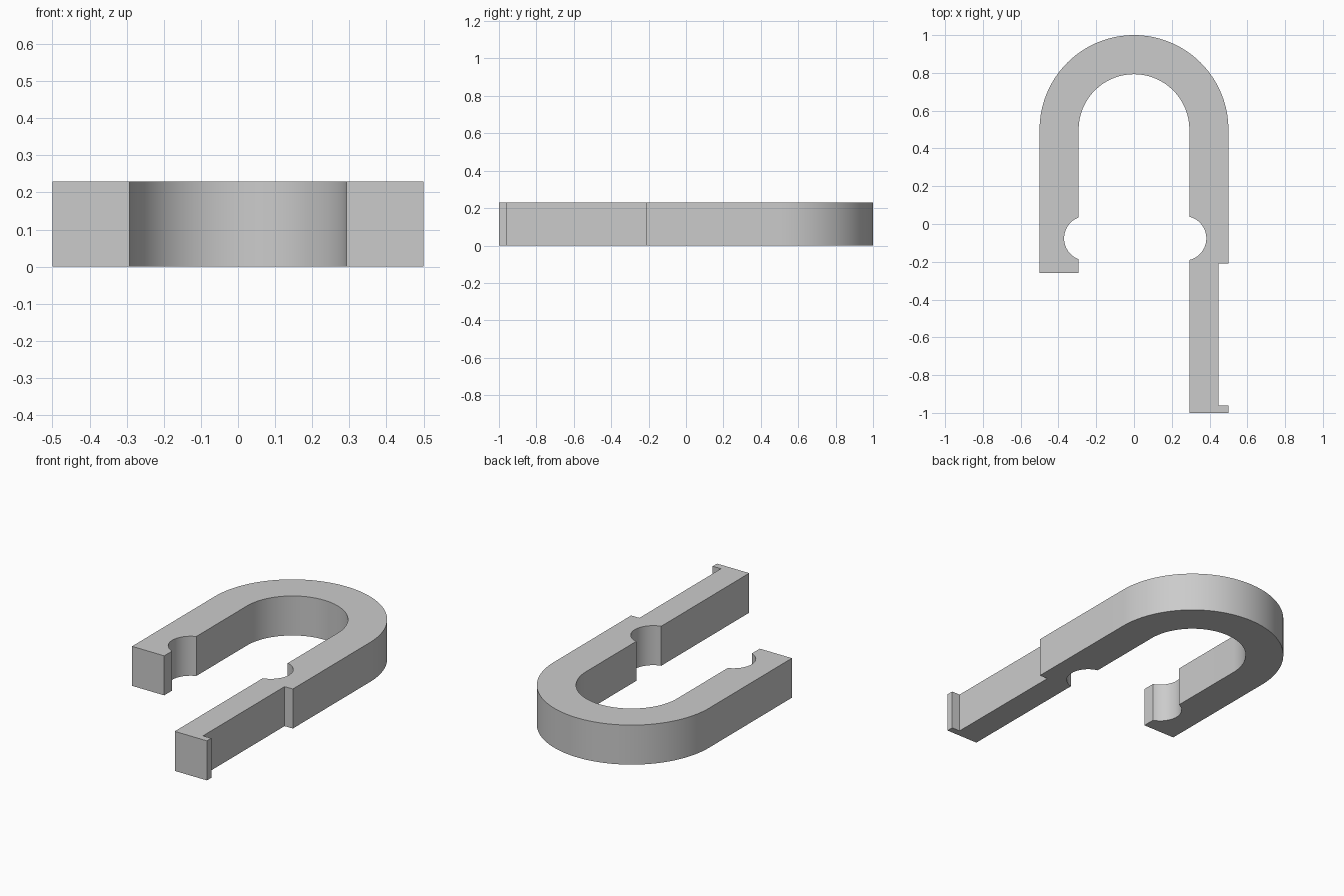
import bpy, bmesh, math

if "Cube" in bpy.data.objects:
    bpy.data.objects.remove(bpy.data.objects["Cube"])

HEIGHT = 0.23
INNER = 0.293      # half width of the opening
BEND_Y = 0.5       # centre of the round bend


def arc(cx, cy, r, start, end, steps):
    """Points along a circular arc, angles in degrees."""
    pts = []
    for i in range(steps + 1):
        a = math.radians(start + (end - start) * i / steps)
        pts.append((cx + r * math.cos(a), cy + r * math.sin(a)))
    return pts


def notch(side, cx, cy, r, upward):
    """Round socket cut into the inner wall on one side."""
    half = math.degrees(math.acos((INNER - abs(cx)) / r))
    mid = 0 if side > 0 else 180
    pts = arc(cx, cy, r, mid - half, mid + half, 24)
    return pts if (side > 0) == upward else pts[::-1]


# Closed outline of the clip, counter-clockwise from the long arm's foot
outline = [(INNER, -1.0), (0.5, -1.0), (0.5, -0.96), (0.447, -0.96),
           (0.447, -0.21), (0.5, -0.21)]
outline += arc(0, BEND_Y, 0.5, 0, 180, 64)             # outer bend
outline += [(-0.5, -0.26), (-INNER, -0.26)]            # short arm end
outline += notch(-1, -0.252, -0.076, 0.118, True)      # short arm socket
outline += arc(0, BEND_Y, INNER, 180, 0, 64)           # inner bend
outline += notch(1, 0.265, -0.076, 0.118, False)       # long arm socket

# Extrude the outline into a solid body
bm = bmesh.new()
base = bm.faces.new([bm.verts.new((x, y, 0)) for x, y in outline])
top = bmesh.ops.extrude_face_region(bm, geom=[base], use_keep_orig=True)
bmesh.ops.translate(bm, vec=(0, 0, HEIGHT),
                    verts=[v for v in top["geom"] if isinstance(v, bmesh.types.BMVert)])
bmesh.ops.recalc_face_normals(bm, faces=bm.faces)
mesh = bpy.data.meshes.new("clip_body")
bm.to_mesh(mesh)
bm.free()

body = bpy.data.objects.new("clip_body", mesh)
bpy.context.collection.objects.link(body)

# Single grey colour
grey = bpy.data.materials.new("light_grey")
grey.diffuse_color = (0.6, 0.6, 0.6, 1)
grey.use_nodes = True
grey.node_tree.nodes["Principled BSDF"].inputs["Base Color"].default_value = grey.diffuse_color
mesh.materials.append(grey)

# Smooth bends with sharp rims
bpy.context.view_layer.objects.active = body
body.select_set(True)
bpy.ops.object.shade_smooth_by_angle(angle=math.radians(30))
